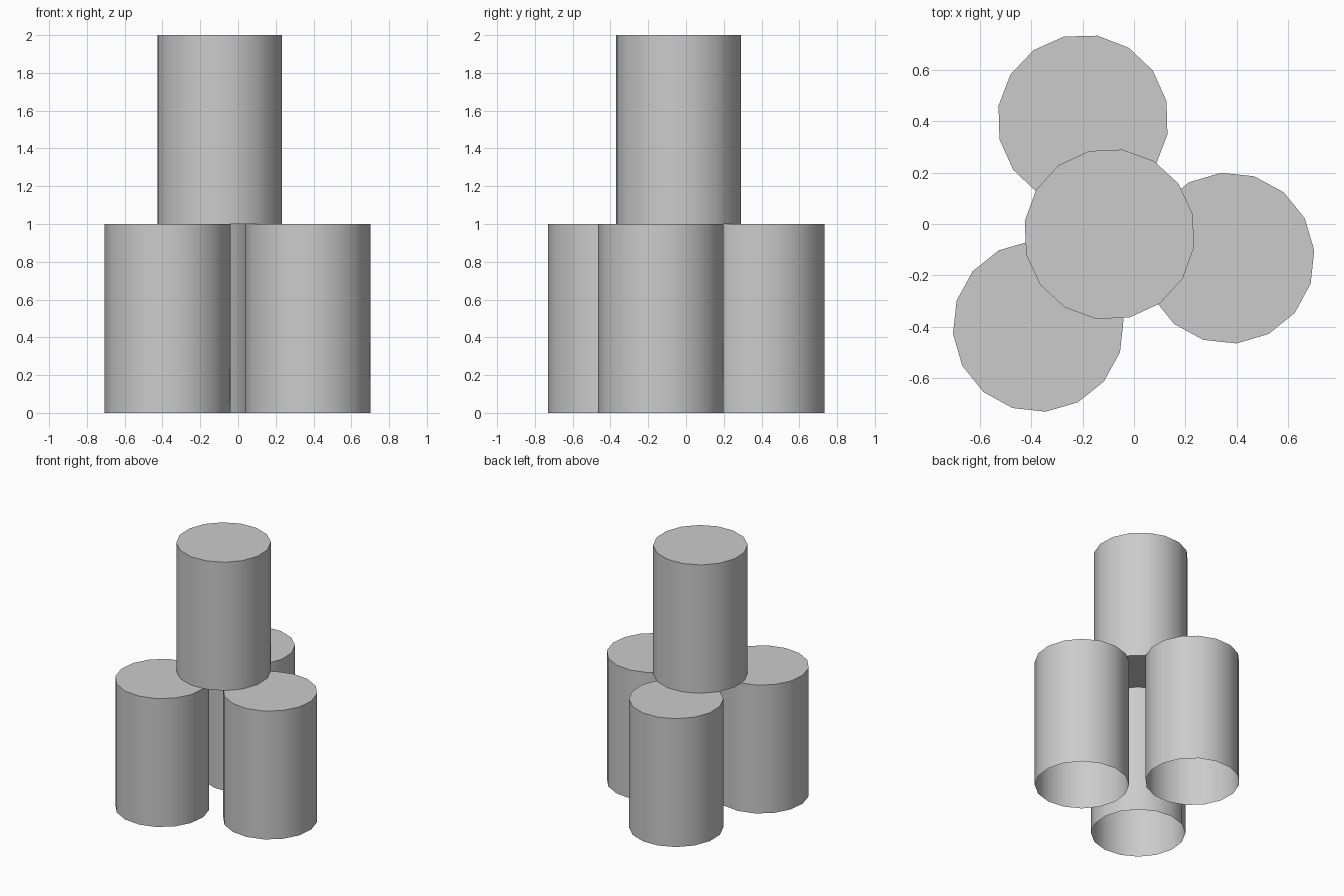
import bpy, bmesh
from math import radians
from mathutils import Matrix

cube = bpy.data.objects.get("Cube")
if cube:
    bpy.data.objects.remove(cube, do_unlink=True)

SIDES, RADIUS, HEIGHT = 16, 0.334, 1.0

grey = bpy.data.materials.new("plain_grey")
grey.use_nodes = True
grey.diffuse_color = (0.6, 0.6, 0.6, 1)
grey.node_tree.nodes["Principled BSDF"].inputs["Base Color"].default_value = grey.diffuse_color


def cylinder(name, x, y, z, turn, open_bottom):
    """Upright cylinder standing at x, y, z, with its first corner at angle turn."""
    bm = bmesh.new()
    place = Matrix.Translation((x, y, z + HEIGHT / 2)) @ Matrix.Rotation(radians(turn), 4, "Z")
    bmesh.ops.create_cone(bm, cap_ends=True, segments=SIDES, radius1=RADIUS,
                          radius2=RADIUS, depth=HEIGHT, matrix=place)
    bm.normal_update()
    if open_bottom:
        base = [f for f in bm.faces if f.normal.z < -0.9]
        bmesh.ops.delete(bm, geom=base, context="FACES")
    mesh = bpy.data.meshes.new(name)
    bm.to_mesh(mesh)
    bm.free()
    mesh.materials.append(grey)
    obj = bpy.data.objects.new(name, mesh)
    bpy.context.collection.objects.link(obj)
    bpy.ops.object.select_all(action="DESELECT")
    obj.select_set(True)
    bpy.context.view_layer.objects.active = obj
    bpy.ops.object.shade_smooth_by_angle(angle=radians(30))


# Three lower cylinders, open underneath
cylinder("left_lower_cylinder", 0.37, -0.133, 0, 5.2, True)
cylinder("right_lower_cylinder", -0.373, -0.399, 0, 5.0, True)
cylinder("back_lower_cylinder", -0.199, 0.405, 0, 12.8, True)

# Closed cylinder resting on the other three
cylinder("upper_cylinder", -0.096, -0.04, HEIGHT, 13.7, False)
